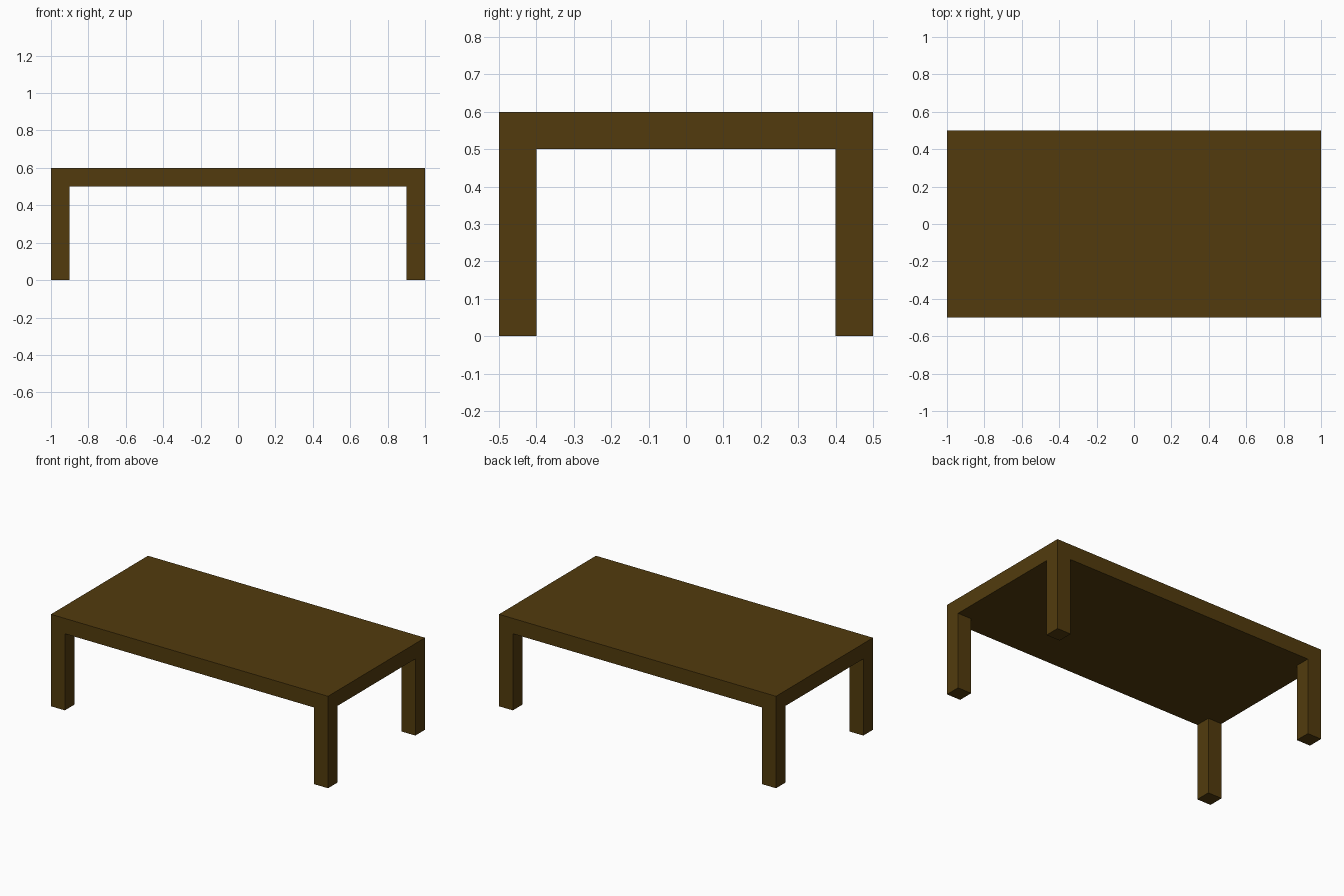
import bpy

if "Cube" in bpy.data.objects:
    bpy.data.objects.remove(bpy.data.objects["Cube"])

LENGTH, WIDTH, HEIGHT = 2.0, 1.0, 0.6
THICK = 0.1  # tabletop thickness and leg width

wood = bpy.data.materials.new("dark_wood")
wood.diffuse_color = (0.085, 0.044, 0.004, 1)
wood.use_nodes = True
wood.node_tree.nodes["Principled BSDF"].inputs["Base Color"].default_value = wood.diffuse_color


def box(name, size, center):
    bpy.ops.mesh.primitive_cube_add(size=1, location=center)
    obj = bpy.context.object
    obj.name = name
    obj.scale = size
    bpy.ops.object.transform_apply(location=False, rotation=False, scale=True)
    obj.data.materials.append(wood)
    return obj


# Tabletop slab
box("tabletop", (LENGTH, WIDTH, THICK), (0, 0, HEIGHT - THICK / 2))

# Four square legs flush with the corners
leg_height = HEIGHT - THICK
for side_x, sx in (("left", -1), ("right", 1)):
    for side_y, sy in (("front", -1), ("back", 1)):
        box(f"{side_y}_{side_x}_leg", (THICK, THICK, leg_height),
            (sx * (LENGTH - THICK) / 2, sy * (WIDTH - THICK) / 2, leg_height / 2))
